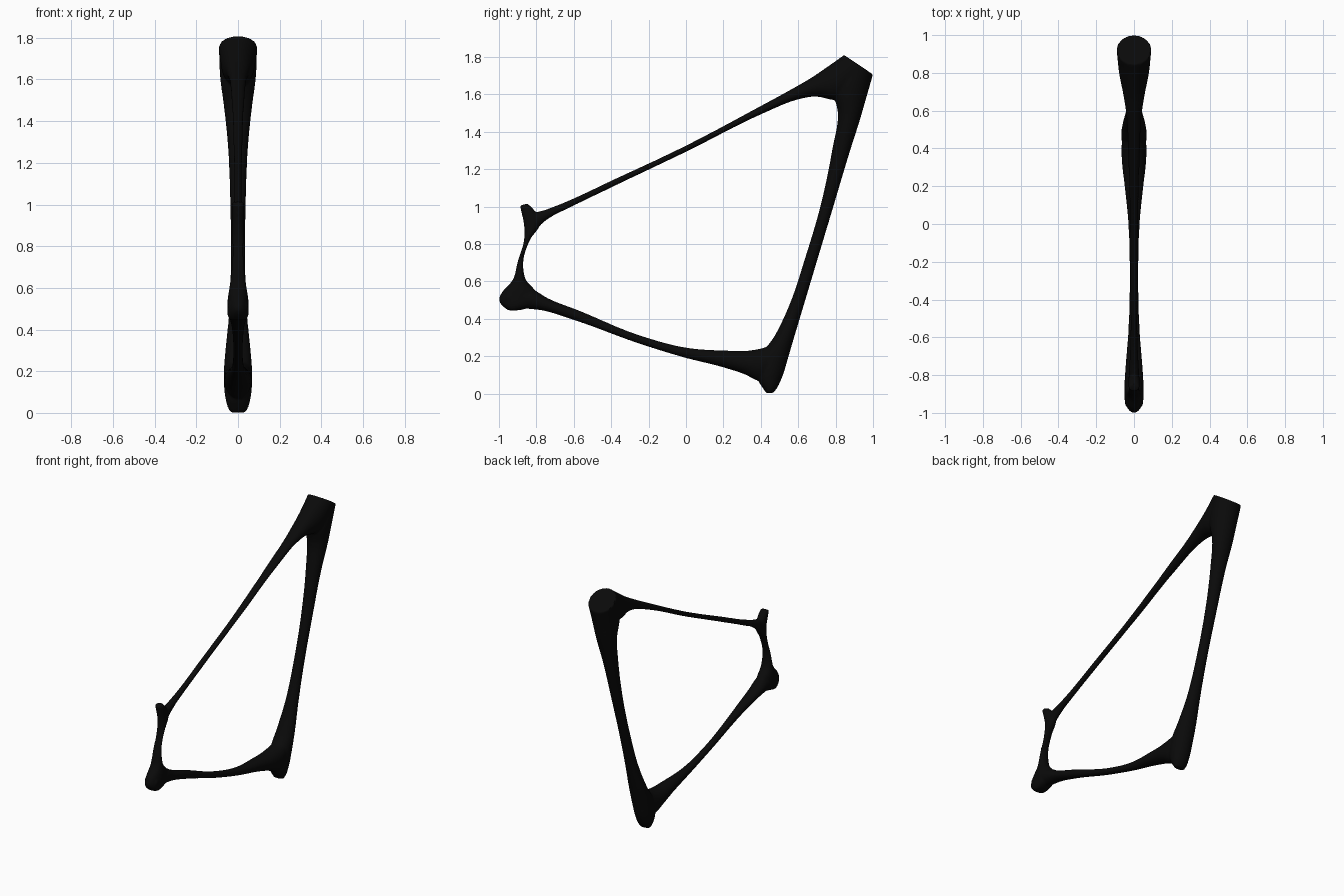
import bpy, bmesh, math
from mathutils import Vector

if "Cube" in bpy.data.objects:
    bpy.data.objects.remove(bpy.data.objects["Cube"])

SIDES = 28
SUB = 5

# Each station: one edge (y, z), the opposite edge (y, z), half thickness in x
DOWN_TUBE = [
    (1.0, 1.706, .845, 1.81, .092), (.965, 1.585, .79, 1.62, .085),
    (.935, 1.48, .812, 1.5, .07), (.878, 1.3, .783, 1.31, .05),
    (.788, 1.0, .718, 1.0, .037), (.707, .73, .64, .735, .034),
    (.623, .45, .545, .455, .045), (.578, .30, .475, .31, .06),
    (.54, .17, .405, .2, .068), (.513, .085, .385, .075, .062),
    (.487, .03, .41, .03, .05), (.465, .002, .43, .002, .036)]
TOP_TUBE = [
    (.845, 1.81, 1.0, 1.706, .092), (.76, 1.75, .83, 1.57, .078),
    (.663, 1.684, .69, 1.588, .055), (.56, 1.625, .59, 1.57, .04),
    (.395, 1.535, .41, 1.497, .032), (0, 1.326, .012, 1.298, .022),
    (-.4, 1.138, -.388, 1.107, .019), (-.66, 1.018, -.64, .985, .02),
    (-.75, .983, -.72, .945, .024), (-.82, .96, -.778, .9, .027),
    (-.855, .90, -.83, .83, .024)]
SEAT_TUBE = [
    (-.888, 1.005, -.848, 1.016, .028), (-.88, .97, -.815, .985, .03),
    (-.867, .905, -.78, .91, .03), (-.866, .82, -.832, .825, .028),
    (-.9, .705, -.87, .706, .03), (-.925, .61, -.857, .61, .04),
    (-.985, .54, -.80, .535, .05), (-1.0, .505, -.80, .48, .052),
    (-.977, .465, -.87, .45, .045), (-.95, .445, -.9, .445, .035)]
CHAIN_STAY = [
    (-.97, .475, -.95, .55, .048), (-.86, .455, -.83, .56, .05),
    (-.77, .445, -.74, .51, .045), (-.59, .39, -.575, .445, .031),
    (-.26, .27, -.25, .312, .023), (0, .19, .01, .244, .03),
    (.2, .14, .21, .23, .05), (.32, .1, .34, .23, .064),
    (.38, .07, .43, .25, .066), (.46, .06, .5, .3, .058)]


def smooth_path(st):
    """Chord-length cubic interpolation of the stations."""
    p = [Vector(s) for s in st]
    t = [0.0]
    for a, b in zip(p, p[1:]):
        t.append(t[-1] + (b - a).length)
    n = len(p)
    slope = [(p[i + 1] - p[i]) / (t[i + 1] - t[i]) for i in range(n - 1)]
    m = [slope[0]]
    for i in range(1, n - 1):
        h0, h1 = t[i] - t[i - 1], t[i + 1] - t[i]
        m.append((slope[i - 1] * h1 + slope[i] * h0) / (h0 + h1))
    m.append(slope[-1])
    out = []
    for i in range(n - 1):
        h = t[i + 1] - t[i]
        for k in range(SUB):
            u = k / SUB
            out.append(p[i] * (2*u**3 - 3*u**2 + 1) + m[i] * (h * (u**3 - 2*u**2 + u))
                       + p[i + 1] * (3*u**2 - 2*u**3) + m[i + 1] * (h * (u**3 - u**2)))
    return out + [p[-1]]


def add_tube(bm, stations):
    """Loft elliptical sections and cap both ends."""
    rings = []
    for oy, oz, iy, iz, half in smooth_path(stations):
        a, b = Vector((0, oy, oz)), Vector((0, iy, iz))
        mid, rad = (a + b) / 2, (a - b) / 2
        ring = []
        for k in range(SIDES):
            w = 2 * math.pi * k / SIDES
            ring.append(bm.verts.new(mid + rad * math.cos(w) + Vector((half * math.sin(w), 0, 0))))
        rings.append(ring)
    faces = [bm.faces.new(rings[0]), bm.faces.new(rings[-1][::-1])]
    for r, s in zip(rings, rings[1:]):
        for k in range(SIDES):
            j = (k + 1) % SIDES
            faces.append(bm.faces.new((r[k], s[k], s[j], r[j])))
    bmesh.ops.recalc_face_normals(bm, faces=faces)


# One-piece frame: four tubes fused together
bm = bmesh.new()
for part in (DOWN_TUBE, TOP_TUBE, SEAT_TUBE, CHAIN_STAY):
    add_tube(bm, part)
mesh = bpy.data.meshes.new("bicycle_frame")
bm.to_mesh(mesh)
bm.free()
frame = bpy.data.objects.new("bicycle_frame", mesh)
bpy.context.collection.objects.link(frame)
bpy.context.view_layer.objects.active = frame
frame.select_set(True)

# Fuse the joints into a continuous skin
fuse = frame.modifiers.new("fuse", 'REMESH')
fuse.mode = 'VOXEL'
fuse.voxel_size = 0.007
soften = frame.modifiers.new("soften", 'SMOOTH')
soften.factor = 0.5
soften.iterations = 3
for name in ("fuse", "soften"):
    bpy.ops.object.modifier_apply(modifier=name)

# Matte black finish
black = bpy.data.materials.new("matte black")
black.diffuse_color = (0.003, 0.003, 0.003, 1)
black.use_nodes = True
black.node_tree.nodes["Principled BSDF"].inputs["Base Color"].default_value = black.diffuse_color
frame.data.materials.clear()
frame.data.materials.append(black)
bpy.ops.object.shade_smooth_by_angle(angle=math.radians(40))
